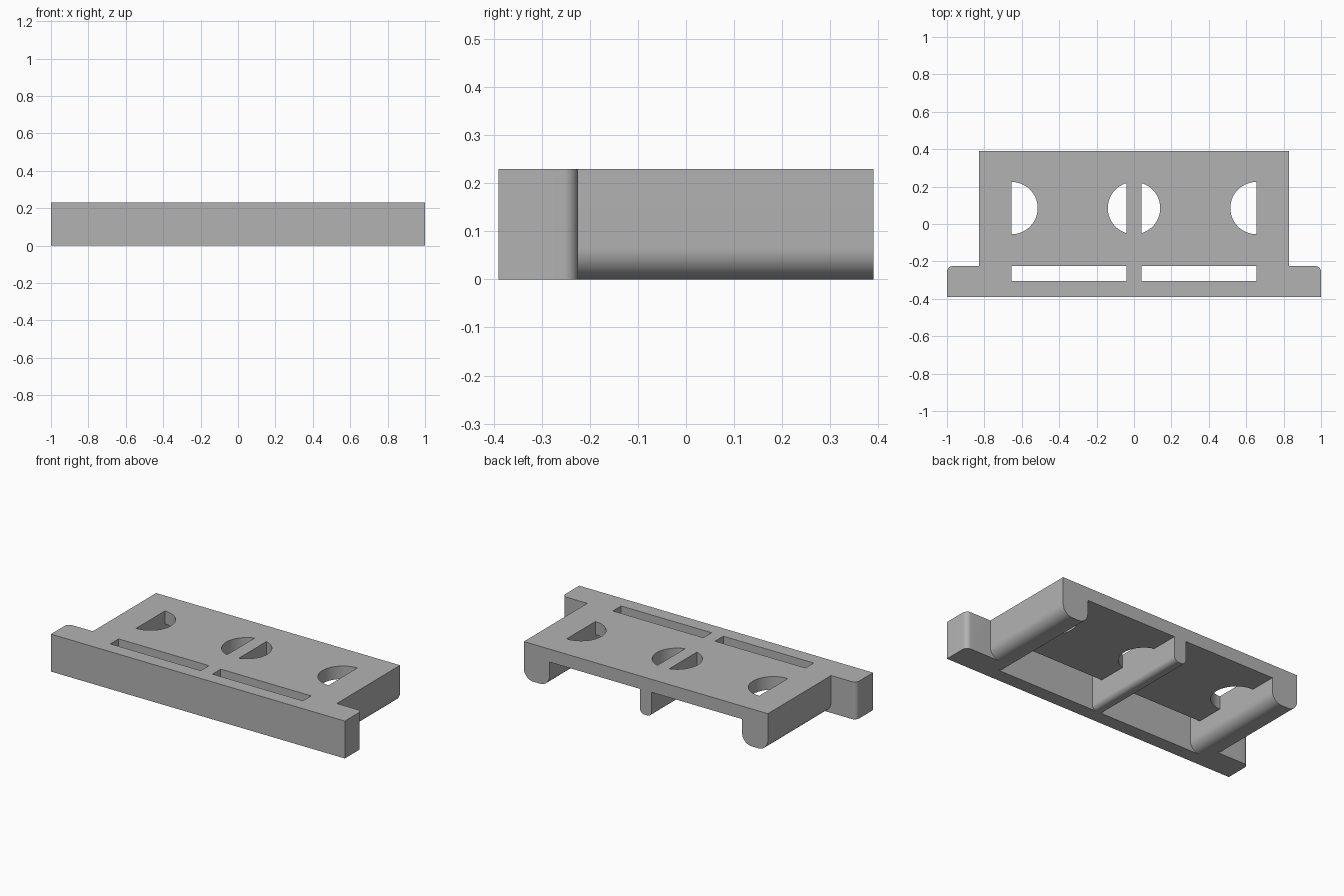
import bpy, bmesh, math

cube = bpy.data.objects.get("Cube")
if cube:
    bpy.data.objects.remove(cube)

HEIGHT, BACK, FRONT = 0.23, 0.39, -0.39
WING_BACK, BAR_BACK = -0.225, -0.305
SIDE, LEG_IN, RIB = 0.83, 0.655, 0.04
PLATE_BOTTOM = 0.15

grey = bpy.data.materials.new("plain grey")
grey.use_nodes = True
colour = (0.45, 0.45, 0.45, 1)
grey.diffuse_color = colour
grey.node_tree.nodes["Principled BSDF"].inputs["Base Color"].default_value = colour


def arc(cx, cy, r, start, end, steps=12):
    angles = [math.radians(start + (end - start) * i / steps) for i in range(steps + 1)]
    return [(cx + r * math.cos(a), cy + r * math.sin(a)) for a in angles]


def prism(name, points, low, high, axis="z"):
    """Extrude a flat outline along z, or an x-z outline along y."""
    place = (lambda u, v, w: (u, v, w)) if axis == "z" else (lambda u, v, w: (u, w, v))
    bm = bmesh.new()
    face = bm.faces.new([bm.verts.new(place(u, v, low)) for u, v in points])
    new = bmesh.ops.extrude_face_region(bm, geom=[face])["geom"]
    shift = (0, 0, high - low) if axis == "z" else (0, high - low, 0)
    bmesh.ops.translate(bm, vec=shift, verts=[g for g in new if isinstance(g, bmesh.types.BMVert)])
    bmesh.ops.recalc_face_normals(bm, faces=bm.faces)
    mesh = bpy.data.meshes.new(name)
    bm.to_mesh(mesh)
    bm.free()
    mesh.materials.append(grey)
    obj = bpy.data.objects.new(name, mesh)
    bpy.context.collection.objects.link(obj)
    return obj


def mirrored(points, side):
    return [(side * u, v) for u, v in points]


# T-shaped block with rounded wing corners
half = [(1, FRONT)] + arc(0.97, WING_BACK - 0.03, 0.03, 0, 90, 8) + [(SIDE, WING_BACK), (SIDE, BACK)]
block = prism("bracket_body", half + mirrored(half, -1)[::-1], 0, HEIGHT)

# Underside bays, flaring into the rounded feet of the legs and centre rib
R, r, below = 0.065, 0.03, -0.1
bay = [(RIB, PLATE_BOTTOM), (LEG_IN, PLATE_BOTTOM)]
bay += arc(LEG_IN + R, R, R, 180, 270) + [(LEG_IN + R, below), (RIB - r, below)]
bay += arc(RIB - r, r, r, -90, 0)

# Rounding along the outer foot of each leg
foot = arc(SIDE - R, R, R, -90, 0) + [(SIDE + 0.1, R), (SIDE + 0.1, below), (SIDE - R, below)]

# Holes through the plate
slot = [(RIB, BAR_BACK), (LEG_IN, BAR_BACK), (LEG_IN, WING_BACK), (RIB, WING_BACK)]
outer_hole = arc(LEG_IN, 0.085, 0.14, 90, 270, 32)
edge = math.degrees(math.acos(RIB / 0.14))
inner_hole = arc(0, 0.085, 0.14, -edge, edge, 28)

cutters = []
for side, label in ((1, "left"), (-1, "right")):
    cutters.append(prism(label + "_bay_cutter", mirrored(bay, side), BAR_BACK, 0.5, "y"))
    cutters.append(prism(label + "_foot_cutter", mirrored(foot, side), WING_BACK, 0.5, "y"))
    for name, shape in (("slot", slot), ("outer_hole", outer_hole), ("inner_hole", inner_hole)):
        cutters.append(prism(f"{label}_{name}_cutter", mirrored(shape, side), 0.1, 0.3))

bpy.context.view_layer.objects.active = block
for cutter in cutters:
    cutter.hide_render = True
    cut = block.modifiers.new(cutter.name, "BOOLEAN")
    cut.operation, cut.solver, cut.object = "DIFFERENCE", "EXACT", cutter
    bpy.ops.object.modifier_apply(modifier=cut.name)
    bpy.data.objects.remove(cutter)

# Smooth the rounded feet, wing corners and holes
bpy.ops.object.select_all(action="DESELECT")
block.select_set(True)
bpy.ops.object.shade_smooth_by_angle(angle=math.radians(30))
